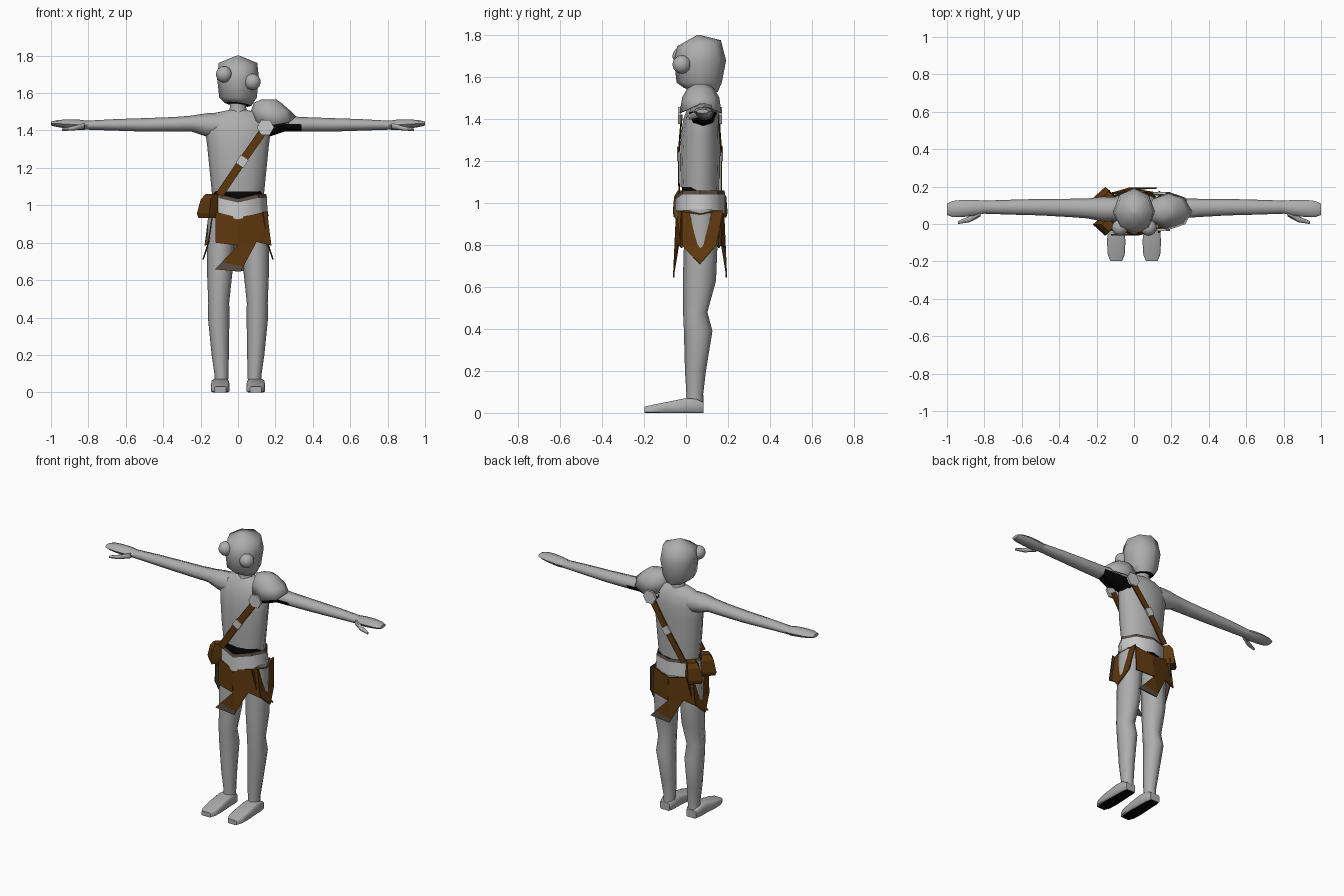
import bpy, bmesh, math
from math import cos, sin, pi, copysign
from mathutils import Vector

if "Cube" in bpy.data.objects:
    bpy.data.objects.remove(bpy.data.objects["Cube"], do_unlink=True)


def material(name, rgb):
    m = bpy.data.materials.new(name)
    m.use_nodes = True
    m.diffuse_color = (*rgb, 1)
    m.node_tree.nodes["Principled BSDF"].inputs["Base Color"].default_value = (*rgb, 1)
    return m


GREY = material("body grey", (0.42, 0.42, 0.42))
LIGHT = material("light grey", (0.58, 0.58, 0.58))
BROWN = material("leather brown", (0.108, 0.038, 0.004))
TAUPE = material("taupe lining", (0.1, 0.07, 0.052))
BLACK = material("black", (0.002, 0.002, 0.002))
MID = 0.067  # body centre line in y


def finish(name, bm, mats, smooth=None):
    me = bpy.data.meshes.new(name)
    for f in bm.faces:
        f.smooth = smooth is not None
    bm.to_mesh(me)
    bm.free()
    if smooth:
        me.set_sharp_from_angle(angle=math.radians(smooth))
    for m in mats:
        me.materials.append(m)
    ob = bpy.data.objects.new(name, me)
    bpy.context.collection.objects.link(ob)
    return ob


def loft(name, rings, mats, axis="z", n=8, side=1, power=1, half=False,
         smooth=62, caps=(True, True), shape=None, paint=None):
    """Skin rings of (position, centre a, centre b, radius a, radius b)."""
    bm = bmesh.new()
    loops = []
    for k, (t, a, b, ra, rb) in enumerate(rings):
        loop = []
        for i in range(n):
            w = 2 * pi * (i + 0.5 * half) / n
            u = a + ra * copysign(abs(cos(w)) ** power, cos(w))
            v = b + rb * copysign(abs(sin(w)) ** power, sin(w))
            p = Vector({"z": (u, v, t), "x": (t, u, v), "y": (u, t, v)}[axis])
            if shape:
                p.z += shape(k, p)
            p.x *= side
            loop.append(bm.verts.new(p))
        loops.append(loop)
    for lo, hi in zip(loops, loops[1:]):
        for i in range(n):
            j = (i + 1) % n
            bm.faces.new((lo[i], lo[j], hi[j], hi[i]))
    for loop, capped in zip((loops[0], loops[-1]), caps):
        if capped:
            bm.faces.new(loop)
    bmesh.ops.recalc_face_normals(bm, faces=bm.faces)
    if paint:
        for f in bm.faces:
            f.material_index = int(paint(f))
    return finish(name, bm, mats, smooth)


def plate(name, points, mats, thick=0.007):
    """Thin sheet; a second material lines its inner side."""
    bm = bmesh.new()
    bm.faces.new([bm.verts.new(p) for p in reversed(points)])
    bmesh.ops.triangulate(bm, faces=bm.faces)
    ob = finish(name, bm, mats)
    mod = ob.modifiers.new("thickness", "SOLIDIFY")
    mod.thickness, mod.offset, mod.material_offset = thick, 0, len(mats) - 1


def faces_down(f):
    return f.normal.z < -0.94


# Head, eyes and neck
def head_tilt(k, p):
    return {0: -0.12 * p.x - 0.12 * (p.y - MID), 3: 0.14 * (p.y - MID)}.get(k, 0)


loft("head", [(1.54, 0, 0.07, 0.072, 0.082), (1.575, 0, 0.063, 0.1, 0.108),
              (1.68, 0, MID, 0.112, 0.124), (1.762, 0, 0.062, 0.103, 0.104),
              (1.8, 0, 0.06, 0.008, 0.008)],
     [GREY, BLACK], shape=head_tilt, paint=faces_down)
for label, x, z in (("right", -0.075, 1.70), ("left", 0.078, 1.66)):
    bm = bmesh.new()
    bmesh.ops.create_uvsphere(bm, u_segments=14, v_segments=9, radius=0.044)
    bmesh.ops.translate(bm, verts=bm.verts, vec=(x, -0.02, z))
    finish(label + "_eye", bm, [GREY], 80)
loft("neck", [(1.46, 0, 0.08, 0.06, 0.05), (1.51, 0, 0.08, 0.045, 0.042),
              (1.57, 0, 0.08, 0.04, 0.04)], [GREY])

# Torso, with its front hem raised above the dark waist gap
loft("torso", [(1.05, 0, MID, 0.138, 0.092), (1.2, 0, MID, 0.153, 0.096),
               (1.32, 0, 0.07, 0.165, 0.094), (1.4, 0, 0.075, 0.175, 0.088),
               (1.46, 0, 0.08, 0.165, 0.07), (1.495, 0, 0.08, 0.12, 0.045),
               (1.51, 0, 0.08, 0.045, 0.035)], [GREY, BLACK], n=12,
     shape=lambda k, p: 0.025 if k == 0 and p.y < 0.05 else 0, paint=faces_down)
loft("waist_core", [(1.0, 0, MID, 0.143, 0.108), (1.03, 0, MID, 0.143, 0.108),
                    (1.031, 0, MID, 0.13, 0.086), (1.09, 0, MID, 0.13, 0.086)],
     [BLACK], n=12)


# Legs, feet, arms, hands and thumbs; the left armpit is dark under the pad
def armpit(f):
    c = f.calc_center_median()
    return 0.1 < c.x < 0.31 and f.normal.z < 0.2


for label, s in (("left", 1), ("right", -1)):
    loft(label + "_leg", [(0.04, 0.09, 0.042, 0.036, 0.042), (0.09, 0.088, 0.042, 0.037, 0.04),
                          (0.2, 0.095, 0.045, 0.046, 0.05), (0.39, 0.103, 0.058, 0.057, 0.068),
                          (0.48, 0.103, 0.044, 0.056, 0.058), (0.63, 0.098, 0.064, 0.067, 0.079),
                          (0.8, 0.093, 0.07, 0.073, 0.08), (0.97, 0.085, 0.07, 0.075, 0.075)],
         [GREY], side=s)
    h = 0.98
    loft(label + "_foot", [(y, 0.095, z / 2, r, z / 2 / h) for y, r, z in
                           ((0.083, 0.035, 0.05), (0.05, 0.045, 0.066), (0.0, 0.046, 0.07),
                            (-0.1, 0.05, 0.05), (-0.165, 0.046, 0.037), (-0.197, 0.032, 0.03))],
         [GREY, BLACK], axis="y", side=s, power=0.25, half=True, paint=faces_down)
    loft(label + "_arm", [(0.1, 0.08, 1.425, 0.065, 0.07), (0.17, 0.08, 1.43, 0.066, 0.062),
                          (0.25, 0.083, 1.437, 0.053, 0.042), (0.34, 0.086, 1.433, 0.049, 0.039),
                          (0.5, 0.09, 1.43, 0.044, 0.036), (0.65, 0.09, 1.43, 0.04, 0.031),
                          (0.83, 0.09, 1.428, 0.034, 0.023)],
         [GREY, BLACK], axis="x", side=s, paint=armpit)
    loft(label + "_hand", [(0.8, 0.09, 1.428, 0.034, 0.023), (0.85, 0.087, 1.43, 0.042, 0.028),
                           (0.92, 0.083, 1.435, 0.046, 0.024), (0.97, 0.08, 1.437, 0.043, 0.018),
                           (1.0, 0.078, 1.437, 0.03, 0.01)], [GREY], axis="x", side=s)
    loft(label + "_thumb", [(0.82, 0.06, 1.425, 0.02, 0.018), (0.88, 0.025, 1.412, 0.016, 0.014),
                            (0.94, 0.008, 1.404, 0.008, 0.008)],
         [GREY], axis="x", n=6, side=s)


# Shoulder pad: open dome, arched over the arm, dark inside
def pad_rim(k, p):
    return -0.45 * abs(p.y - 0.07) if k == 0 else 0


pad = loft("shoulder_pad", [(1.475, 0.19, 0.07, 0.12, 0.1), (1.505, 0.175, 0.07, 0.106, 0.088),
                            (1.548, 0.158, 0.07, 0.073, 0.062), (1.566, 0.165, 0.07, 0.04, 0.028)],
           [GREY, BLACK], caps=(False, True), shape=pad_rim)
mod = pad.modifiers.new("lining", "SOLIDIFY")
mod.thickness, mod.offset, mod.material_offset = 0.006, -1, 1

# Belt with a trim ring; the front centre dips
belt_dip = lambda k, p: -0.025 if p.y < -0.03 else 0
loft("belt", [(0.95, 0, MID, 0.16, 0.12), (1.045, 0, MID, 0.153, 0.118)],
     [LIGHT], caps=(False, False), shape=belt_dip)
loft("belt_trim", [(1.04, 0, MID, 0.156, 0.12), (1.06, 0, MID, 0.15, 0.115),
                   (1.055, 0, MID, 0.143, 0.108), (1.02, 0, MID, 0.143, 0.106)],
     [TAUPE], smooth=None, caps=(False, False), shape=belt_dip)

# Skirt flaps: front and side, each repeated half a turn round
front_panels = {
    "short_flap": (BROWN, [(-0.12, 0.965), (0, 0.935), (0, 0.785), (-0.12, 0.80)]),
    "long_flap": (BROWN, [(0, 0.935), (0.155, 0.965), (0.178, 0.785), (0.1, 0.805), (0, 0.785)]),
    "flap_tail": (BROWN, [(0, 0.785), (0.1, 0.805), (0.027, 0.67), (-0.085, 0.697)]),
    "tail_hem": (TAUPE, [(-0.085, 0.697), (0.027, 0.67), (0.015, 0.645), (-0.122, 0.658)]),
}
side_panel = [(-0.115, 0.965), (0, 0.945), (0.11, 0.965), (0.078, 0.8), (0, 0.71), (-0.09, 0.8)]
for label, other, s in (("front", "left", 1), ("back", "right", -1)):
    for part, (mat, outline) in front_panels.items():
        plate(label + "_" + part,
              [(s * x, MID + s * (-0.112 + 0.2 * max(abs(x) - 0.02, 0) * (z > 0.75)
                                  - 0.045 * (0.95 - z)), z) for x, z in outline], [mat, TAUPE])
    plate(other + "_side_flap",
          [(s * (0.163 - 0.25 * abs(y) + 0.1 * (0.95 - z)), MID + s * y, z)
           for y, z in side_panel], [BROWN, TAUPE])

# Strap, buckle and hexagonal fixing, on the chest and on the back
along, across = Vector((-0.566, 0, -0.825)), Vector((0.825, 0, -0.566))
for label, s in (("chest", 1), ("back", -1)):
    path = [Vector((x, MID - s * d, z)) for x, d, z in
            ((0.145, 0.088, 1.41), (0.022, 0.102, 1.235), (-0.1, 0.1, 1.055))]
    for i, (a, b) in enumerate(zip(path, path[1:])):
        w = across * 0.021
        plate("%s_strap_%d" % (label, i + 1), (a - w, a + w, b + w, b - w), [BROWN])
    mid = path[1] + Vector((0, -0.003 * s, 0))
    u, w = along * 0.024, across * 0.025
    plate(label + "_buckle", (mid - u - w, mid - u + w, mid + u + w, mid + u - w), [LIGHT], 0.009)
    y = MID - s * 0.097
    loft(label + "_strap_disc", [(y - 0.007, 0.147, 1.417, 0.046, 0.046),
                                 (y + 0.007, 0.147, 1.417, 0.046, 0.046)],
         [LIGHT], axis="y", n=6, smooth=None)

# Belt pouches at the right hip
for label, y in (("front", -0.003), ("back", 0.138)):
    loft(label + "_pouch", [(0.932, -0.152, y, 0.058, 0.055), (0.955, -0.154, y, 0.066, 0.06),
                            (1.03, -0.146, y, 0.054, 0.054), (1.06, -0.135, y, 0.038, 0.036)],
         [BROWN], n=4, smooth=None)
